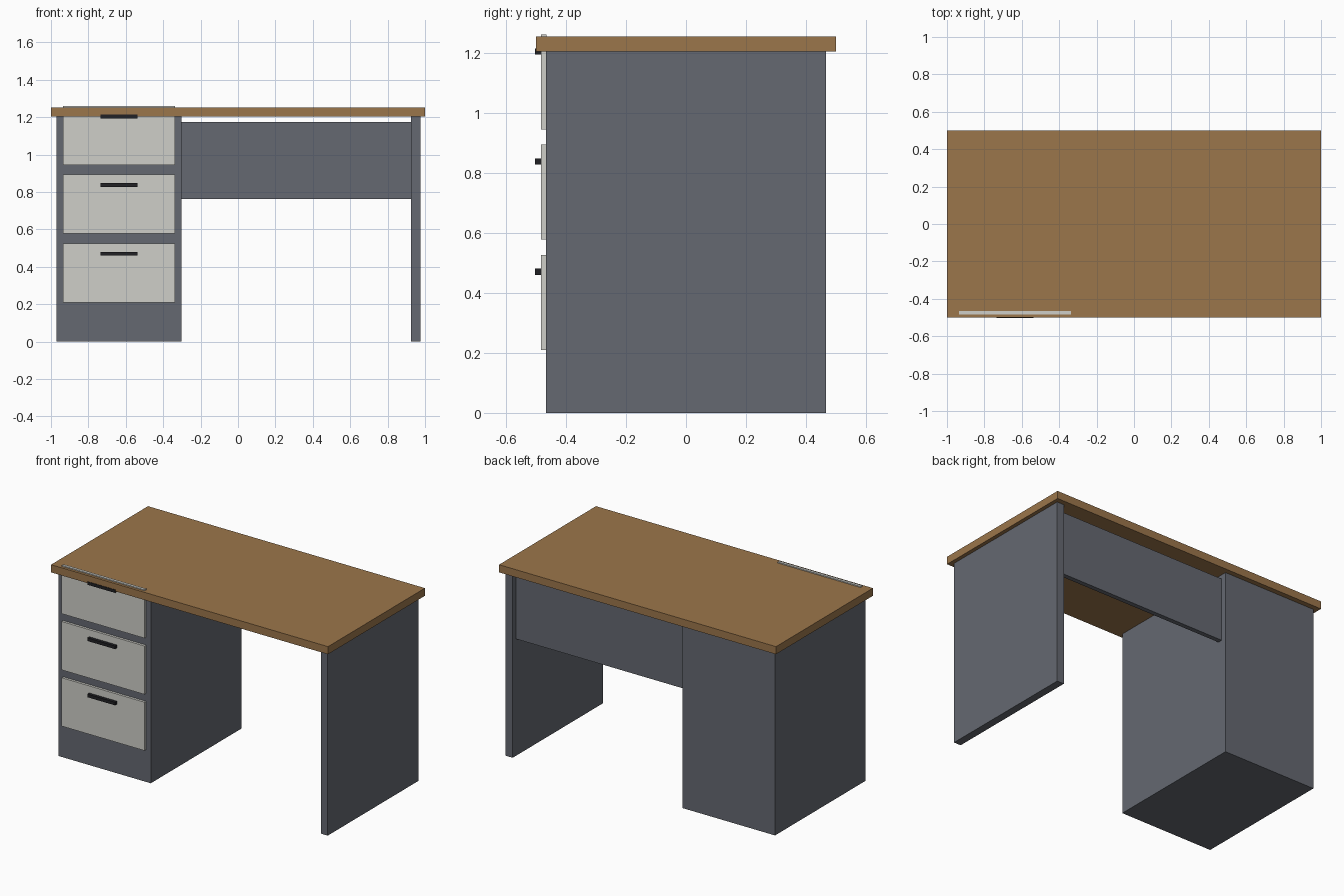
import bpy

if "Cube" in bpy.data.objects:
    bpy.data.objects.remove(bpy.data.objects["Cube"])


def material(name, rgb):
    m = bpy.data.materials.new(name)
    m.diffuse_color = (*rgb, 1)
    m.use_nodes = True
    m.node_tree.nodes["Principled BSDF"].inputs["Base Color"].default_value = m.diffuse_color
    return m


wood = material("wood", (0.33, 0.18, 0.07))
slate = material("slate", (0.13, 0.14, 0.165))
pale = material("pale_grey", (0.62, 0.62, 0.58))
black = material("black", (0.015, 0.015, 0.018))


def box(name, x, y, z, mat):
    """Box from (min, max) ranges on each axis."""
    bpy.ops.mesh.primitive_cube_add(size=1, location=[sum(r) / 2 for r in (x, y, z)])
    ob = bpy.context.object
    ob.name = name
    ob.scale = [r[1] - r[0] for r in (x, y, z)]
    bpy.ops.object.transform_apply(location=False, rotation=False, scale=True)
    ob.data.materials.append(mat)
    return ob


DEPTH = (-0.467, 0.467)

# Worktop and supports
box("desk_top", (-1, 1), (-0.5, 0.5), (1.203, 1.253), wood)
box("drawer_cabinet", (-0.97, -0.303), DEPTH, (0, 1.203), slate)
box("side_leg", (0.925, 0.975), DEPTH, (0, 1.203), slate)
box("modesty_panel", (-0.303, 0.925), (0.403, 0.433), (0.763, 1.175), slate)

# Three drawers with bar handles; the top one slightly pierces the worktop
for i in range(3):
    zc = 0.368 + i * 0.367
    box(f"drawer_front_{i + 1}", (-0.935, -0.337), (-0.483, -0.465),
        (zc - 0.158, zc + 0.158), pale)
    box(f"drawer_handle_{i + 1}", (-0.736, -0.536), (-0.503, -0.483),
        (zc + 0.092, zc + 0.112), black)
